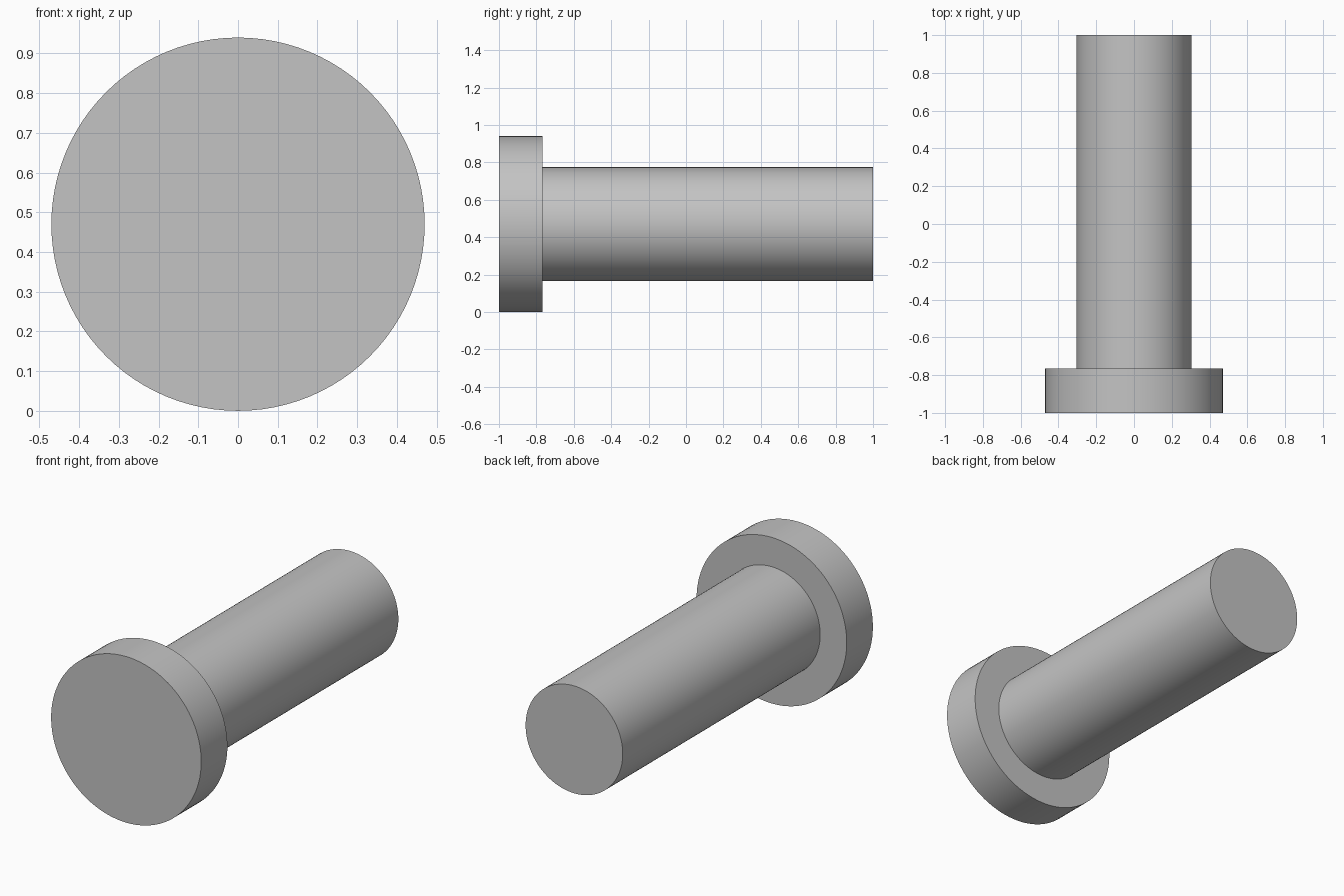
import bpy, bmesh, math
from mathutils import Vector

cube = bpy.data.objects.get("Cube")
if cube:
    bpy.data.objects.remove(cube, do_unlink=True)

HEAD_R, SHAFT_R = 0.47, 0.304
FRONT, SHOULDER, BACK = -1.0, -0.766, 1.0
SIDES = 96

# Plain steel grey
steel = bpy.data.materials.new("steel_grey")
steel.use_nodes = True
steel.diffuse_color = (0.55, 0.55, 0.55, 1)
steel.node_tree.nodes["Principled BSDF"].inputs["Base Color"].default_value = steel.diffuse_color

# Headed pin: one closed skin, stepped rings along y with flat end caps
bm = bmesh.new()


def ring(radius, y):
    return [bm.verts.new((radius * math.cos(a), y, HEAD_R + radius * math.sin(a)))
            for a in (math.tau * i / SIDES for i in range(SIDES))]


rings = [ring(r, y) for r, y in ((HEAD_R, FRONT), (HEAD_R, SHOULDER),
                                 (SHAFT_R, SHOULDER), (SHAFT_R, BACK))]
for a, b in zip(rings, rings[1:]):
    for i in range(SIDES):
        j = (i + 1) % SIDES
        bm.faces.new((a[i], a[j], b[j], b[i]))
bm.faces.new(rings[0])
bm.faces.new(rings[-1])
bmesh.ops.recalc_face_normals(bm, faces=bm.faces)

mesh = bpy.data.meshes.new("headed_pin")
bm.to_mesh(mesh)
bm.free()
mesh.materials.append(steel)
pin = bpy.data.objects.new("headed_pin", mesh)
bpy.context.collection.objects.link(pin)

# Smooth round walls, sharp rims
bpy.ops.object.select_all(action="DESELECT")
pin.select_set(True)
bpy.context.view_layer.objects.active = pin
bpy.ops.object.shade_smooth_by_angle(angle=math.radians(30))
